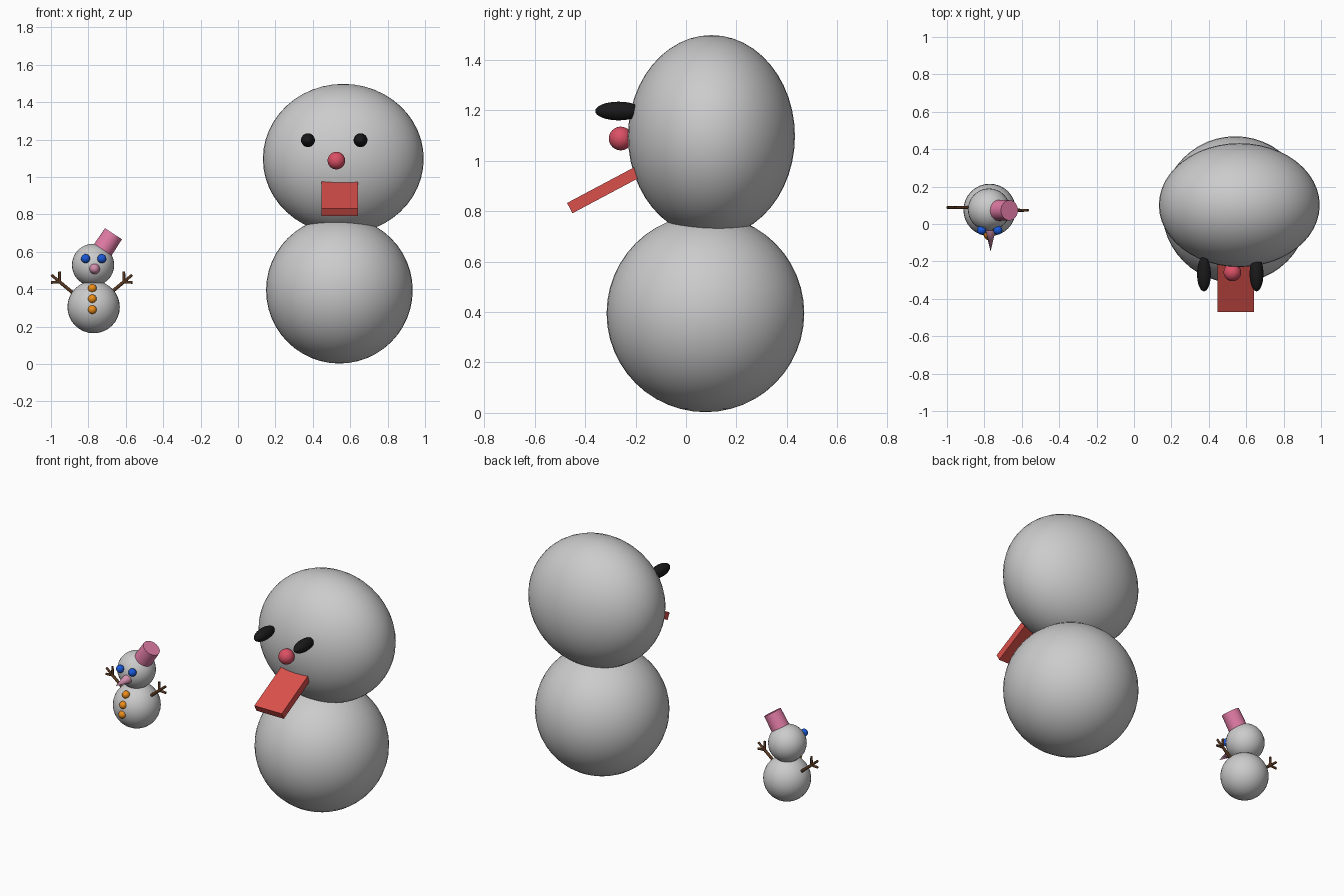
import bpy, math
from mathutils import Vector

if "Cube" in bpy.data.objects:
    bpy.data.objects.remove(bpy.data.objects["Cube"])

def material(name, r, g, b):
    m = bpy.data.materials.new(name)
    m.diffuse_color = (r, g, b, 1)
    m.use_nodes = True
    m.node_tree.nodes["Principled BSDF"].inputs["Base Color"].default_value = m.diffuse_color
    return m

black = material("black", 0.01, 0.01, 0.01)
red = material("red", 0.7, 0.08, 0.07)
rose = material("rose", 0.7, 0.08, 0.13)
pink = material("pink", 0.75, 0.2, 0.38)
mauve = material("mauve", 0.65, 0.28, 0.42)
blue = material("blue", 0.01, 0.1, 0.7)
orange = material("orange", 0.85, 0.27, 0.01)
brown = material("brown", 0.1, 0.04, 0.015)

def finish(name, mat=None, smooth=True):
    ob = bpy.context.object
    ob.name = name
    if mat:
        ob.data.materials.append(mat)
    if smooth:
        bpy.ops.object.shade_smooth_by_angle(angle=math.radians(40))
    return ob

def ball(name, loc, size, mat=None, segs=32):
    bpy.ops.mesh.primitive_uv_sphere_add(segments=segs, ring_count=segs // 2, radius=1, location=loc)
    bpy.context.object.scale = size if isinstance(size, tuple) else (size,) * 3
    return finish(name, mat)

def rod(name, a, b, r1, r2, mat, verts=32):
    a, b = Vector(a), Vector(b)
    d = b - a
    bpy.ops.mesh.primitive_cone_add(vertices=verts, radius1=r1, radius2=r2, depth=d.length,
                                    location=(a + b) / 2,
                                    rotation=d.to_track_quat('Z', 'Y').to_euler())
    return finish(name, mat)

# Large snow figure: body, wide head, face
ball("large_body", (0.542, 0.077, 0.395), 0.392, segs=48)
ball("large_head", (0.563, 0.101, 1.097), (0.43, 0.331, 0.401), segs=48)
for side, x in (("left", 0.374), ("right", 0.655)):
    ball("large_eye_" + side, (x, -0.267, 1.197), (0.037, 0.093, 0.037), black)
ball("large_nose", (0.526, -0.259, 1.088), 0.047, rose)

# Tilted slab mouth
tilt = math.radians(28)
length = 0.36
end = Vector((0.544, -0.461, 0.812))
along = Vector((0, math.cos(tilt), math.sin(tilt)))
bpy.ops.mesh.primitive_cube_add(size=1, location=end + along * length / 2, rotation=(tilt, 0, 0))
bpy.context.object.scale = (0.195, length, 0.046)
finish("large_mouth", red, False)

# Small snow figure: body, head, face
ball("small_body", (-0.772, 0.075, 0.305), 0.14)
ball("small_head", (-0.775, 0.077, 0.53), 0.113)
for side, x in (("left", -0.815), ("right", -0.728)):
    ball("small_eye_" + side, (x, -0.033, 0.564), 0.024, blue)
rod("small_nose", (-0.767, -0.02, 0.51), (-0.767, -0.147, 0.51), 0.03, 0, mauve)
for i, (y, z) in enumerate(((-0.025, 0.405), (-0.054, 0.349), (-0.062, 0.291))):
    ball("button_%d" % (i + 1), (-0.779, y, z), 0.023, orange)

# Tilted hat
rod("hat", (-0.722, 0.073, 0.612), (-0.666, 0.073, 0.697), 0.056, 0.054, pink)

# Twig arms with three fingers each
for side, s, y in (("left", -1, 0.088), ("right", 1, 0.073)):
    def at(dx, z):
        return (-0.782 + s * dx, y, z)
    wrist = at(0.172, 0.44)
    rod("arm_" + side, at(0.07, 0.355), wrist, 0.009, 0.009, brown, 12)
    for i, (dx, z) in enumerate(((0.218, 0.436), (0.216, 0.477), (0.172, 0.495))):
        rod("finger_%s_%d" % (side, i + 1), wrist, at(dx, z), 0.008, 0.007, brown, 12)
